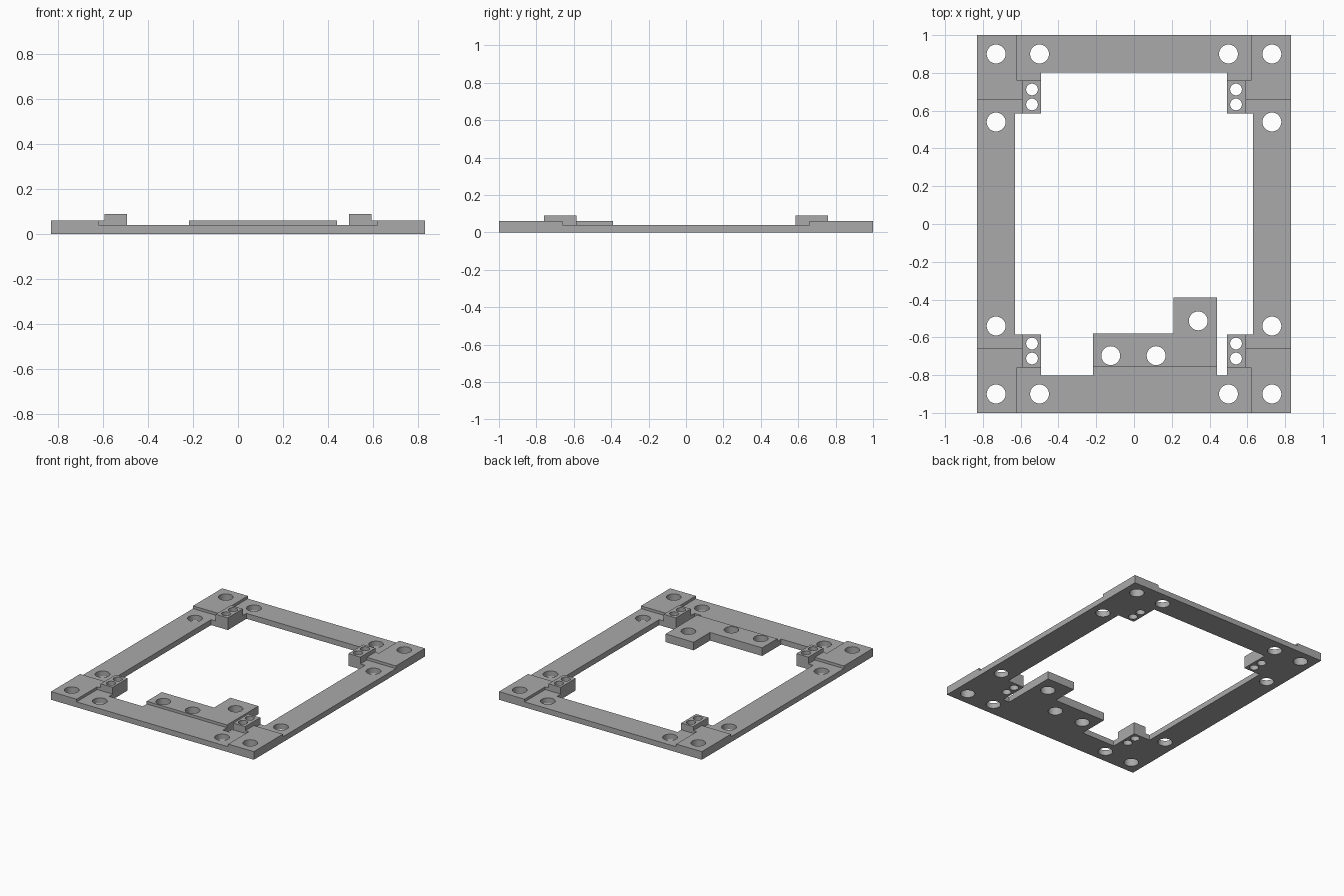
import bpy
import bmesh

old = bpy.data.objects.get("Cube")
if old:
    bpy.data.objects.remove(old, do_unlink=True)

BASE, PAD, BLOCK = 0.04, 0.06, 0.09   # heights of the three levels

grey = bpy.data.materials.new("plain grey")
grey.use_nodes = True
colour = (0.4, 0.4, 0.4, 1)
grey.diffuse_color = colour
grey.node_tree.nodes["Principled BSDF"].inputs["Base Color"].default_value = colour


def add_object(name, bm):
    bmesh.ops.recalc_face_normals(bm, faces=bm.faces)
    mesh = bpy.data.meshes.new(name)
    bm.to_mesh(mesh)
    bm.free()
    mesh.materials.append(grey)
    obj = bpy.data.objects.new(name, mesh)
    bpy.context.collection.objects.link(obj)
    return obj


def prism(name, points, top):
    """Extrude a flat outline from the ground up to the given height."""
    bm = bmesh.new()
    face = bm.faces.new([bm.verts.new((x, y, 0)) for x, y in points])
    extruded = bmesh.ops.extrude_face_region(bm, geom=[face])["geom"]
    verts = [v for v in extruded if isinstance(v, bmesh.types.BMVert)]
    bmesh.ops.translate(bm, verts=verts, vec=(0, 0, top))
    return add_object(name, bm)


def drill(name, x, y, radius):
    bm = bmesh.new()
    bmesh.ops.create_cone(bm, cap_ends=True, segments=32, radius1=radius,
                          radius2=radius, depth=0.5)
    bmesh.ops.translate(bm, verts=bm.verts, vec=(x, y, 0))
    return add_object(name, bm)


def combine(target, tool, operation):
    mod = target.modifiers.new(operation, 'BOOLEAN')
    mod.operation, mod.solver, mod.object = operation, 'EXACT', tool
    bpy.context.view_layer.objects.active = target
    bpy.ops.object.modifier_apply(modifier=mod.name)
    bpy.data.objects.remove(tool, do_unlink=True)


# Base frame: solid plate with a stepped opening
frame = prism("mounting_frame", [(-.83, -1), (.83, -1), (.83, 1), (-.83, 1)], BASE)
quarter = [(.63, .585), (.493, .585), (.493, .803)]
opening = []
for sx, sy in ((1, 1), (-1, 1), (-1, -1), (1, -1)):
    pts = [(sx * x, sy * y) for x, y in quarter]
    opening += pts if sx * sy > 0 else pts[::-1]
cutter = prism("opening_cutter", opening, 0.5)
cutter.location.z = -0.2
bpy.context.view_layer.update()
combine(frame, cutter, 'DIFFERENCE')

# Corner pads and raised terminal blocks, mirrored to all four corners
pad = [(.83, .66), (.83, 1), (.62, 1), (.62, .76), (.55, .76), (.55, .66)]
block = [(.493, .585), (.592, .585), (.592, .76), (.493, .76)]
for sx in (1, -1):
    for sy in (1, -1):
        for name, shape, top in (("corner_pad", pad, PAD), ("corner_block", block, BLOCK)):
            part = prism(name, [(sx * x, sy * y) for x, y in shape], top)
            combine(frame, part, 'UNION')

# Stepped bracket growing inward from the front rail
bracket = [(-.217, -.757), (-.217, -.58), (.21, -.58), (.21, -.39), (.44, -.39), (.44, -.757)]
combine(frame, prism("bracket", bracket, PAD), 'UNION')
root = [(-.217, -.82), (-.217, -.74), (.44, -.74), (.44, -.82)]
combine(frame, prism("bracket_root", root, BASE), 'UNION')

# Through holes
holes = [(-.123, -.697, .05), (.117, -.697, .05), (.34, -.513, .05)]
for x, y, r in ((.73, .9, .05), (.5, .9, .05), (.73, .54, .05), (.54, .712, .031), (.54, .633, .031)):
    holes += [(sx * x, sy * y, r) for sx in (1, -1) for sy in (1, -1)]
for x, y, r in holes:
    combine(frame, drill("drill", x, y, r), 'DIFFERENCE')

# Crisp flat faces, smooth hole walls
bpy.ops.object.select_all(action='DESELECT')
frame.select_set(True)
bpy.context.view_layer.objects.active = frame
bpy.ops.object.shade_smooth_by_angle()
